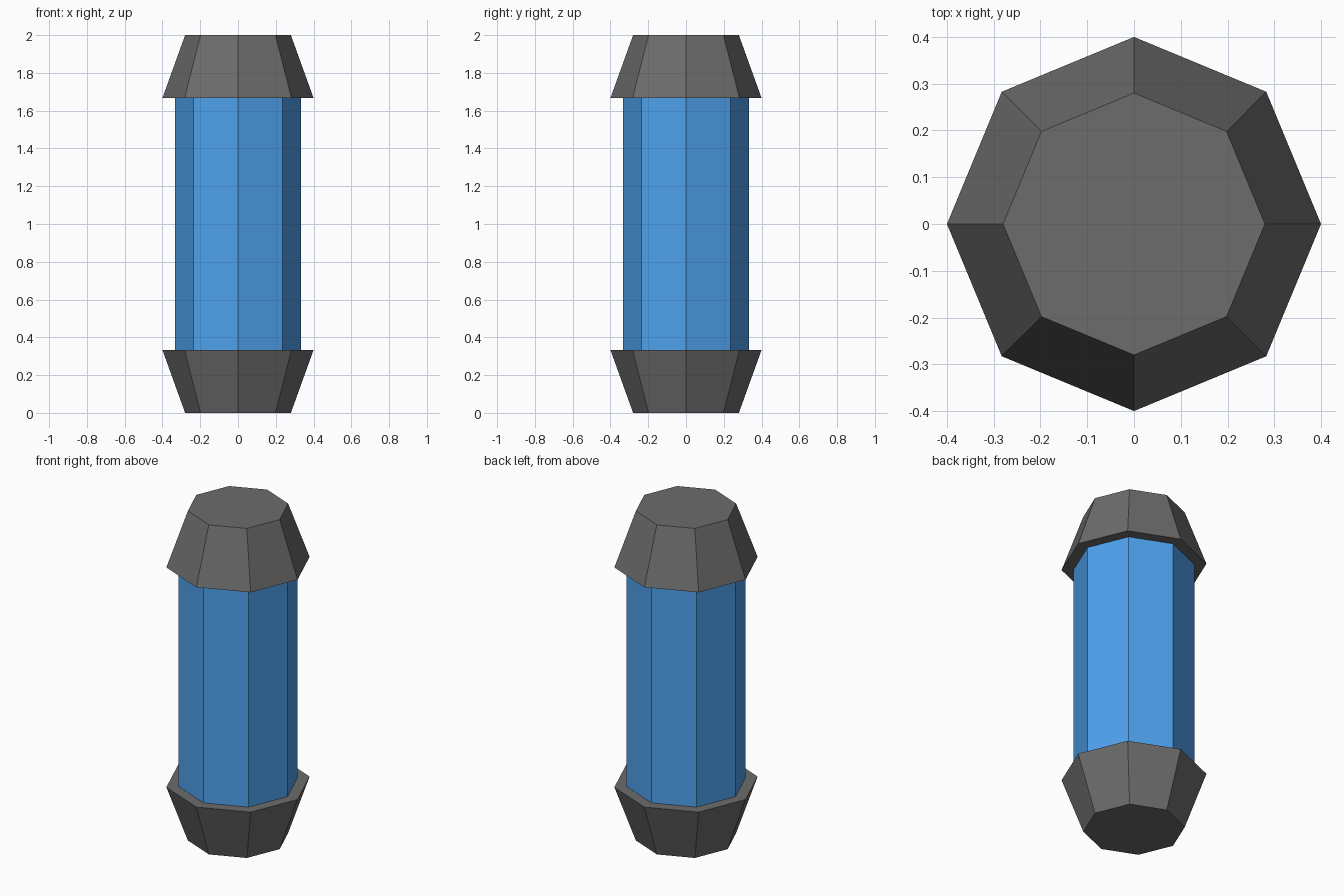
import bpy

if "Cube" in bpy.data.objects:
    bpy.data.objects.remove(bpy.data.objects["Cube"])

SIDES = 8
CAP_H = 0.333
CAP_WIDE, CAP_NARROW, BODY_R = 0.4, 0.28, 0.333


def material(name, color):
    mat = bpy.data.materials.new(name)
    mat.diffuse_color = (*color, 1.0)
    mat.use_nodes = True
    mat.node_tree.nodes["Principled BSDF"].inputs["Base Color"].default_value = mat.diffuse_color
    return mat


def frustum(name, r_bottom, r_top, z0, z1, mat):
    """Flat-faced octagonal frustum from z0 to z1."""
    bpy.ops.mesh.primitive_cone_add(
        vertices=SIDES, radius1=r_bottom, radius2=r_top,
        depth=z1 - z0, location=(0, 0, (z0 + z1) / 2))
    obj = bpy.context.object
    obj.name = name
    obj.data.materials.append(mat)
    return obj


blue = material("blue", (0.076, 0.356, 0.84))
dark = material("dark_grey", (0.15, 0.15, 0.15))

# Octagonal tube body
frustum("body", BODY_R, BODY_R, CAP_H, 2 - CAP_H, blue)

# Tapered end caps, narrow ends outward
frustum("bottom_cap", CAP_NARROW, CAP_WIDE, 0, CAP_H, dark)
frustum("top_cap", CAP_WIDE, CAP_NARROW, 2 - CAP_H, 2, dark)
